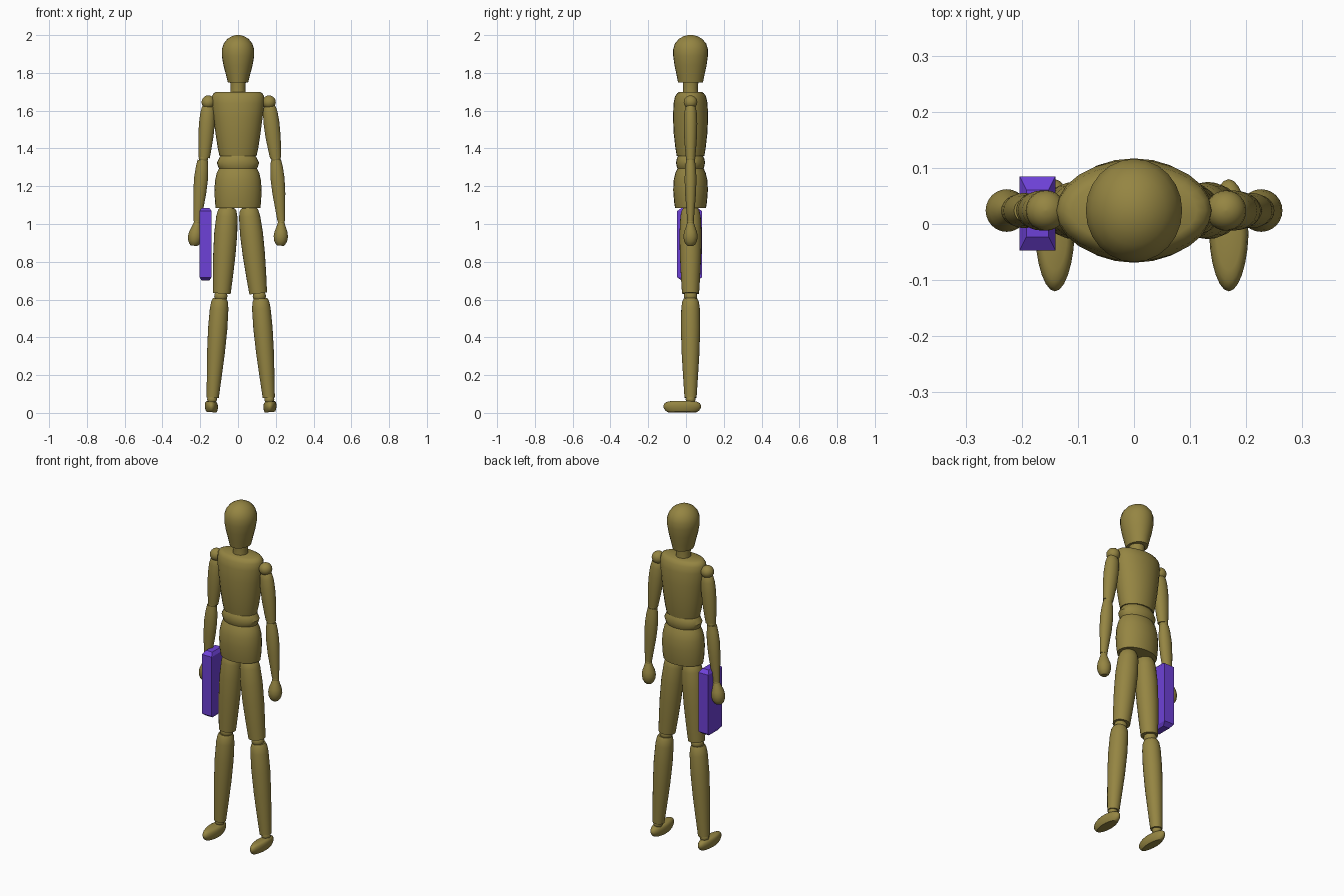
import bpy
import math
from mathutils import Vector

if "Cube" in bpy.data.objects:
    bpy.data.objects.remove(bpy.data.objects["Cube"])

CY = 0.024          # depth of the body axis
SIDES = 24


def make_material(name, rgb):
    mat = bpy.data.materials.new(name)
    mat.diffuse_color = (*rgb, 1.0)
    mat.use_nodes = True
    mat.node_tree.nodes["Principled BSDF"].inputs["Base Color"].default_value = mat.diffuse_color
    return mat


wood = make_material("olive_wood", (0.30, 0.235, 0.055))
purple = make_material("purple", (0.155, 0.053, 0.68))


def add_mesh(name, verts, faces, mat, smooth=True):
    me = bpy.data.meshes.new(name)
    me.from_pydata(verts, [], faces)
    me.materials.append(mat)
    me.update()
    if smooth:
        me.shade_smooth()
        me.set_sharp_from_angle(angle=math.radians(38))
    ob = bpy.data.objects.new(name, me)
    bpy.context.collection.objects.link(ob)
    return ob


def turned(name, bottom, top, profile, y=CY):
    """Turned part along a line in the x-z plane; profile rows are
    (fraction from bottom to top, x radius, y radius)."""
    a, b = Vector((bottom[0], y, bottom[1])), Vector((top[0], y, top[1]))
    axis = (b - a).normalized()
    side = Vector((axis.z, 0, -axis.x))
    verts, faces = [], []
    for t, rx, ry in profile:
        c = a.lerp(b, t)
        for i in range(SIDES):
            ang = 2 * math.pi * i / SIDES
            verts.append(c + side * rx * math.cos(ang) + Vector((0, ry * math.sin(ang), 0)))
    for k in range(len(profile) - 1):
        for i in range(SIDES):
            j = (i + 1) % SIDES
            p, q = k * SIDES, (k + 1) * SIDES
            faces.append((p + i, p + j, q + j, q + i))
    faces.append(tuple(reversed(range(SIDES))))
    last = (len(profile) - 1) * SIDES
    faces.append(tuple(range(last, last + SIDES)))
    return add_mesh(name, verts, faces, wood)


def ball(name, x, z, r):
    rows = [(0.5 - 0.5 * math.cos(math.pi * k / 10),) + (r * max(math.sin(math.pi * k / 10), 0.02),) * 2
            for k in range(11)]
    return turned(name, (x, z - r), (x, z + r), rows)


def rounded(rows, sx=1.0, sy=1.0):
    return [(t, r * sx, r * sy) for t, r in rows]


# Head, neck and trunk
turned("head", (0, 1.75), (0, 2.0), [
    (0, .054, .066), (.16, .064, .074), (.36, .077, .085), (.56, .086, .092),
    (.70, .086, .092), (.82, .076, .083), (.92, .056, .062), (.975, .033, .037), (1, .012, .013)])
turned("neck", (0, 1.68), (0, 1.76), [(0, .042, .042), (.5, .039, .039), (1, .042, .042)])
turned("chest", (0, 1.36), (0, 1.70), [
    (0, .098, .073), (.12, .107, .080), (.35, .119, .089), (.6, .130, .093),
    (.82, .139, .090), (.93, .138, .082), (.98, .128, .070), (1, .112, .058)])
turned("waist", (0, 1.285), (0, 1.365), [
    (0, .094, .066), (.2, .104, .072), (.5, .112, .077), (.8, .100, .072), (1, .088, .064)])
turned("pelvis", (0, 1.085), (0, 1.297), [
    (0, .118, .082), (.15, .122, .087), (.45, .125, .092), (.7, .121, .089),
    (.88, .112, .080), (1, .098, .068)])

# Arms: upper joint positions differ slightly between the sides
arms = {
    "right": ((-.157, 1.645), (-.157, 1.63), (-.179, 1.35), (-.187, 1.345), (-.216, 1.015), (-.234, .885)),
    "left": ((.164, 1.645), (.166, 1.63), (.199, 1.35), (.201, 1.345), (.229, 1.015), (.225, .885)),
}
for s, (sh, up_top, up_bot, fo_top, fo_bot, tip) in arms.items():
    ball(s + "_shoulder", *sh, .036)
    turned(s + "_upper_arm", up_bot, up_top, rounded([
        (0, .029), (.15, .034), (.4, .040), (.65, .042), (.85, .039), (.95, .033), (1, .024)], 1, .85))
    ball(s + "_elbow", (up_bot[0] + fo_top[0]) / 2, 1.348, .025)
    turned(s + "_forearm", fo_bot, (fo_top[0], 1.338), rounded([
        (0, .020), (.2, .026), (.45, .034), (.7, .037), (.88, .033), (1, .027)], 1, .85))
    ball(s + "_wrist", fo_bot[0], 1.01, .018)
    turned(s + "_hand", tip, (fo_bot[0], 1.008), rounded([
        (0, .017), (.07, .026), (.2, .034), (.4, .038), (.6, .034), (.8, .025), (1, .017)]))

# Legs, standing slightly apart
legs = {
    "right": ((-.056, 1.085), (-.086, .632), (-.096, .605), (-.134, .08), -.141),
    "left": ((.056, 1.085), (.107, .632), (.119, .605), (.163, .08), .169),
}
for s, (th_top, th_bot, sn_top, sn_bot, foot_x) in legs.items():
    ball(s + "_hip", th_top[0], 1.088, .036)
    turned(s + "_thigh", th_bot, th_top, rounded([
        (0, .047), (.2, .053), (.45, .059), (.7, .061), (.9, .056), (.97, .049), (1, .040)], 1, .96))
    ball(s + "_knee", (th_bot[0] + sn_top[0]) / 2, .618, .035)
    turned(s + "_shin", sn_bot, sn_top, rounded([
        (0, .032), (.2, .039), (.45, .047), (.7, .051), (.9, .049), (.97, .044), (1, .036)]))
    ball(s + "_ankle", (sn_bot[0] + foot_x) / 2, .072, .026)
    foot = turned(s + "_foot", (foot_x, .004), (foot_x, .062), rounded([
        (0, .78), (.15, .90), (.4, .99), (.6, 1.0), (.8, .94), (.93, .82), (1, .62)], .035, .1), y=-.02)
    # Narrow the toe and tilt the sole with the leg
    for v in foot.data.vertices:
        d = v.co.x - foot_x
        d *= 1 + .8 * min(v.co.y + .02, 0)
        v.co.x = foot_x + d
        v.co.z += .09 * d * (1 if s == "left" else -1)

# Case with tapered ends, held beside the right leg
cx, cy = -.172, .019
verts, faces = [], []
for z, hx, hy in [(.70, .020, .042), (.718, .032, .066), (1.068, .032, .066), (1.086, .020, .042)]:
    verts += [(cx + sx * hx, cy + sy * hy, z) for sx, sy in ((-1, -1), (1, -1), (1, 1), (-1, 1))]
for k in range(3):
    for i in range(4):
        j = (i + 1) % 4
        faces.append((4 * k + i, 4 * k + j, 4 * k + 4 + j, 4 * k + 4 + i))
faces += [(3, 2, 1, 0), (12, 13, 14, 15)]
add_mesh("case", verts, faces, purple, smooth=False)
